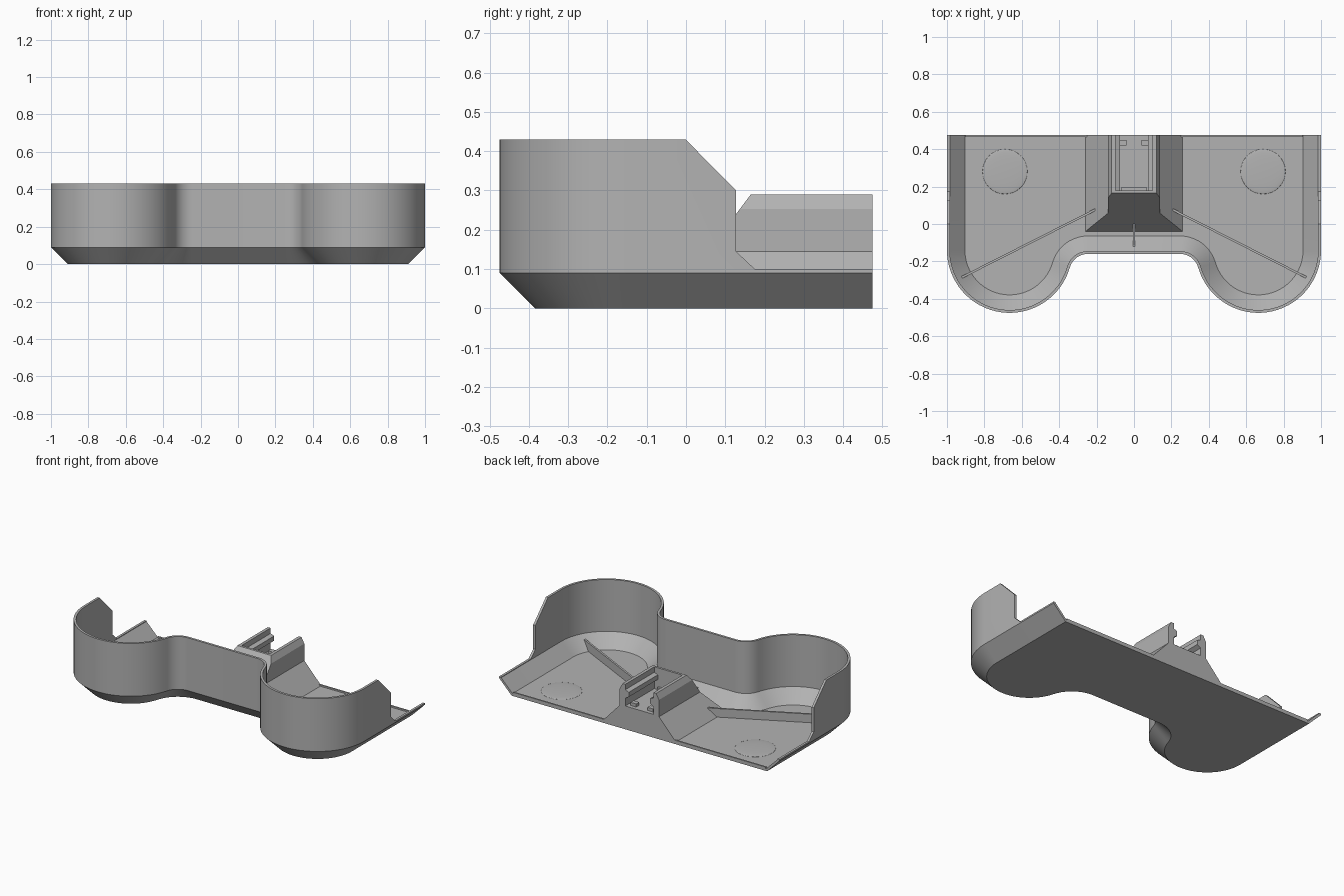
import bpy, bmesh
from math import sin, cos, pi, asin, sqrt, hypot
from mathutils import Vector

if "Cube" in bpy.data.objects:
    bpy.data.objects.remove(bpy.data.objects["Cube"])

BACK, CHAMFER, SKIN = 0.475, 0.09, 0.015

grey = bpy.data.materials.new("plain grey")
grey.use_nodes = True
grey.diffuse_color = (0.45, 0.45, 0.45, 1)
grey.node_tree.nodes["Principled BSDF"].inputs["Base Color"].default_value = (0.45, 0.45, 0.45, 1)


def finish(name, bm):
    bmesh.ops.recalc_face_normals(bm, faces=bm.faces)
    mesh = bpy.data.meshes.new(name)
    bm.to_mesh(mesh)
    bm.free()
    mesh.materials.append(grey)
    obj = bpy.data.objects.new(name, mesh)
    bpy.context.collection.objects.link(obj)
    return obj


def loft(name, rings):
    """Skin closed rings of points and cap both ends."""
    bm = bmesh.new()
    loops = [[bm.verts.new(p) for p in ring] for ring in rings]
    n = len(loops[0])
    for a, b in zip(loops, loops[1:]):
        for i in range(n):
            j = (i + 1) % n
            bm.faces.new((a[i], a[j], b[j], b[i]))
    bm.faces.new(loops[0])
    bm.faces.new(loops[-1])
    return finish(name, bm)


def prism_x(name, pts, lo, hi):
    return loft(name, [[(x, y, z) for y, z in pts] for x in (lo, hi)])


def prism_y(name, pts, lo, hi):
    return loft(name, [[(x, y, z) for x, z in pts] for y in (lo, hi)])


def mirrored(half):
    return half + [(-x, z) for x, z in reversed(half)]


def box(name, x, y, z):
    return prism_x(name, [(y[0], z[0]), (y[1], z[0]), (y[1], z[1]), (y[0], z[1])], *x)


def select(obj):
    bpy.ops.object.select_all(action="DESELECT")
    obj.select_set(True)
    bpy.context.view_layer.objects.active = obj


def cut(obj, cutter):
    mod = obj.modifiers.new("cut", "BOOLEAN")
    mod.operation, mod.solver, mod.object = "DIFFERENCE", "EXACT", cutter
    select(obj)
    bpy.ops.object.modifier_apply(modifier=mod.name)
    bpy.data.objects.remove(cutter)


def outline(d, z):
    """Two-lobed plan, moved inward by d."""
    lobe, fillet, front = 0.335, 0.10, -0.16
    lx, ly, fy = 1 - lobe, -0.14, front - fillet
    tilt = asin((ly - fy) / (lobe + fillet))
    fx = lx - sqrt((lobe + fillet) ** 2 - (ly - fy) ** 2)
    half = []
    for i in range(11):
        a = pi / 2 + (tilt - pi / 2) * i / 10
        half.append((fx + (fillet + d) * cos(a), fy + (fillet + d) * sin(a)))
    for i in range(1, 33):
        a = pi + tilt + (pi - tilt) * i / 32
        half.append((lx + (lobe - d) * cos(a), ly + (lobe - d) * sin(a)))
    half.append((1 - d, 0.7 - d))
    return [(x, y, z) for x, y in mirrored(half)]


# Tray shell: chamfered floor and thin wall, then the stepped back cut away
shell = loft("tray_shell", [
    outline(CHAMFER, 0), outline(0, CHAMFER), outline(0, 0.43),
    outline(SKIN, 0.43), outline(SKIN, CHAMFER + 0.006),
    outline(CHAMFER + 0.006, SKIN)])
cut(shell, prism_x("wall_cutter", [
    (-0.1, 0.53), (0.9, 0.53), (0.9, -0.1), (BACK, -0.1), (BACK, 0.10),
    (0.175, 0.10), (0.127, 0.145), (0.127, 0.30)], -1.2, 1.2))
select(shell)
bpy.ops.object.shade_smooth_by_angle(angle=0.5)

# Low lip along the open back edge
box("back_lip", (-0.9, 0.9), (BACK - 0.01, BACK), (0.01, 0.024))

# Central mount with ramped sides, sloped front and an undercut channel
mount = prism_y("centre_mount", mirrored([
    (0.265, 0.01), (0.14, 0.145), (0.14, 0.253), (0.12, 0.29)]), -0.2, BACK)
cut(mount, prism_x("slope_cutter", [
    (-0.044, 0.01), (0.165, 0.29), (0.24, 0.39), (-0.4, 0.39), (-0.4, -0.1), (-0.126, -0.1)], -0.5, 0.5))
cut(mount, prism_y("channel_cutter", mirrored([
    (0.10, 0.15), (0.10, 0.20), (0.075, 0.215), (0.075, 0.245),
    (0.10, 0.255), (0.10, 0.35)]), 0.18, 0.6))

# Small stops in the channel
box("channel_bar", (-0.07, 0.07), (0.18, 0.195), (0.14, 0.17))
for side in (-1, 1):
    xs = sorted((side * 0.04, side * 0.08))
    box("channel_stop", xs, (0.42, 0.45), (0.14, 0.17))


def rib(name, start, end, pull):
    """Thin upright rib on the floor; its lower outer corner is pulled in."""
    a, b = Vector((*start, 0)), Vector((*end, 0))
    along = (b - a).normalized()
    across = Vector((-along.y, along.x, 0)) * 0.006
    low, high = Vector((0, 0, 0.01)), Vector((0, 0, 0.07))
    side = [a + low, b - along * pull + low, b + high, a + high]
    loft(name, [[p + across * s for p in side] for s in (-1, 1)])


# Floor ribs and shallow round bumps
rib("front_rib", (0, 0.02), (0, -0.135), 0.065)
for side in (-1, 1):
    rib("side_rib", (side * 0.2, 0.08), (side * 0.93, -0.29), 0.065)
    bpy.ops.mesh.primitive_uv_sphere_add(segments=32, ring_count=12, radius=1,
                                         location=(side * 0.69, 0.28, SKIN))
    bump = bpy.context.object
    bump.name = "floor_bump"
    bump.scale = (0.12, 0.12, 0.006)
    bump.data.materials.append(grey)
    bpy.ops.object.shade_smooth()
